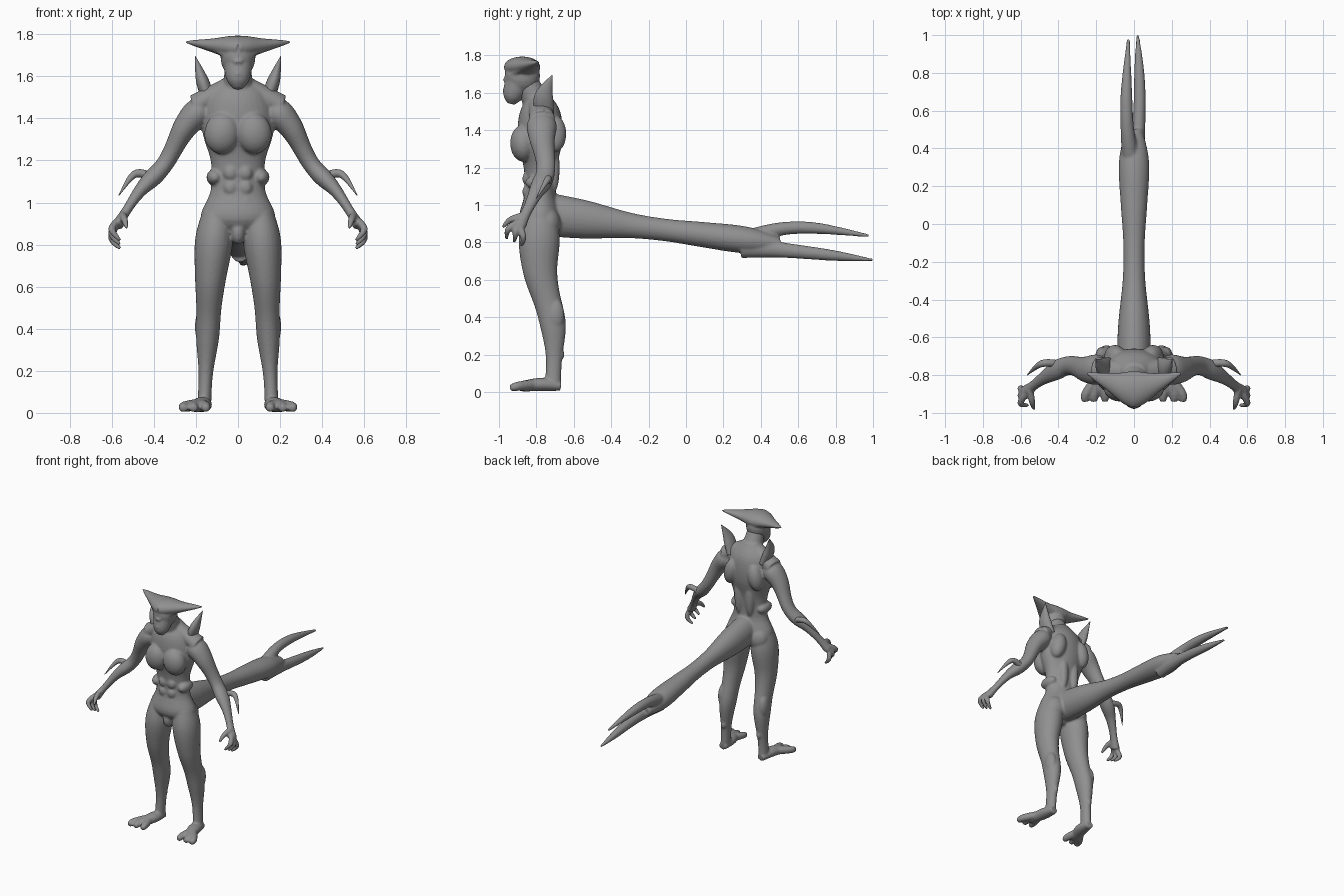
import bpy, bmesh, math
from mathutils import Vector, Matrix

if "Cube" in bpy.data.objects:
    bpy.data.objects.remove(bpy.data.objects["Cube"])

shade = .28
skin = bpy.data.materials.new("grey skin")
skin.use_nodes = True
skin.diffuse_color = (shade, shade, shade, 1)
skin.node_tree.nodes["Principled BSDF"].inputs["Base Color"].default_value = skin.diffuse_color

ACROSS, FORWARD = Vector((1, 0, 0)), Vector((0, 1, 0))
BOTH_SIDES, SINGLE = (1, -1), (1,)


def spline(values, t):
    """Smoothly interpolate evenly spaced numbers or vectors, t from start to end."""
    last = len(values) - 1
    index = min(int(t * last), last - 1)
    f = t * last - index
    before, start = values[max(index - 1, 0)], values[index]
    end, after = values[index + 1], values[min(index + 2, last)]
    ease = f * f * (3 - 2 * f)
    leave, arrive = f * (1 - f) ** 2 / 2, f * f * (f - 1) / 2
    return start + (end - start) * ease + (end - before) * leave + (after - start) * arrive


def tube(bm, path, widths, squash=(1, 1), hint=ACROSS, sides=SINGLE, segments=24, steps=30):
    """Closed elliptical tube; squash is the depth to width ratio at start and end."""
    path = [Vector(point) for point in path]
    centres = [spline(path, i / steps) for i in range(steps + 1)]
    for side in sides:
        rings = []
        for i, centre in enumerate(centres):
            tangent = (centres[min(i + 1, steps)] - centres[max(i - 1, 0)]).normalized()
            u = (hint - tangent * hint.dot(tangent)).normalized()
            v = tangent.cross(u)
            t = i / steps
            width = spline(widths, t)
            depth = width * (squash[0] + (squash[1] - squash[0]) * t)
            ring = []
            for k in range(segments):
                angle = math.tau * k / segments
                corner = centre + u * math.cos(angle) * width + v * math.sin(angle) * depth
                ring.append(bm.verts.new((corner.x * side, corner.y, corner.z)))
            rings.append(ring)
        for low, high in zip(rings, rings[1:]):
            for k in range(segments):
                following = (k + 1) % segments
                bm.faces.new((low[k], low[following], high[following], high[k]))
        bm.faces.new(rings[0])
        bm.faces.new(rings[-1])


def blob(bm, centre, radii, lean=0, sides=BOTH_SIDES):
    """Ellipsoid muscle, leaning sideways by an angle in degrees."""
    for side in sides:
        place = Matrix.Translation((centre[0] * side, centre[1], centre[2]))
        turn = Matrix.Rotation(math.radians(lean * side), 4, 'Y')
        bmesh.ops.create_icosphere(bm, subdivisions=3, radius=1,
                                   matrix=place @ turn @ Matrix.Diagonal(radii).to_4x4())


def finish(name, bm, voxel=None):
    """Turn the collected pieces into one smooth object, fused if a voxel size is given."""
    bmesh.ops.recalc_face_normals(bm, faces=bm.faces)
    for face in bm.faces:
        face.smooth = True
    mesh = bpy.data.meshes.new(name)
    bm.to_mesh(mesh)
    bm.free()
    mesh.materials.append(skin)
    obj = bpy.data.objects.new(name, mesh)
    bpy.context.collection.objects.link(obj)
    if voxel:
        fuse = obj.modifiers.new("fuse", 'REMESH')
        fuse.mode = 'VOXEL'
        fuse.voxel_size = voxel
        fuse.use_smooth_shade = True
        soften = obj.modifiers.new("soften", 'SMOOTH')
        soften.factor = .5
        soften.iterations = 4


body = bmesh.new()

# Torso and neck
tube(body, [(0, -.78, .82), (0, -.78, 1.2), (0, -.78, 1.6)],
     [.04, .175, .13, .13, .17, .15, .06], squash=(.6, .75), segments=32)
tube(body, [(0, -.77, 1.48), (0, -.85, 1.66)], [.08, .06])

# Chest, flanks, shoulder blades, back columns and buttocks
blob(body, (.075, -.87, 1.33), (.085, .07, .1), lean=-8)
blob(body, (.11, -.79, 1.12), (.04, .07, .04))
blob(body, (.1, -.7, 1.38), (.055, .06, .1), lean=-12)
blob(body, (.045, -.71, 1.2), (.035, .035, .14))
blob(body, (.09, -.74, .9), (.085, .07, .09))

# Belly muscles and groin
for row in range(3):
    blob(body, (.035, -.85, 1 + row * .07), (.034, .025, .036))
blob(body, (0, -.835, .86), (.035, .045, .06), sides=SINGLE)

# Sloping neck muscles
tube(body, [(.02, -.79, 1.57), (.2, -.77, 1.46)], [.05, .07], squash=(.8, .8),
     hint=FORWARD, sides=BOTH_SIDES)

# Arms from shoulder to palm
tube(body, [(.15, -.77, 1.47), (.25, -.77, 1.36), (.35, -.75, 1.18),
            (.47, -.81, 1.05), (.575, -.89, .89)],
     [.05, .08, .07, .055, .05, .052, .037, .028, .036], squash=(.85, .8),
     hint=FORWARD, sides=BOTH_SIDES, steps=40)

# Fingers curl down from the palm, fanned front to back
for finger in range(3):
    fan, drop = finger * .04, finger * .02
    tube(body, [(.575, -.9, .91), (.6, -.95 + fan, .87 - drop), (.56, -.96 + fan, .82 - drop)],
         [.018, .017, .009], hint=FORWARD, sides=BOTH_SIDES, segments=12)

# Thumbs
tube(body, [(.55, -.88, .94), (.54, -.94, .92), (.53, -.98, .88)],
     [.02, .017, .009], hint=FORWARD, sides=BOTH_SIDES, segments=12)

# Legs from hip to ankle, with calves
tube(body, [(.1, -.78, .95), (.13, -.78, .65), (.145, -.71, .35), (.16, -.71, .05)],
     [.07, .09, .075, .06, .054, .034, .033], squash=(1.2, 1.3), sides=BOTH_SIDES, steps=40)
blob(body, (.17, -.7, .41), (.035, .05, .09))
blob(body, (.15, -.67, .2), (.02, .02, .03))

# Feet and splayed toes
tube(body, [(.16, -.67, .03), (.17, -.77, .04), (.2, -.88, .03)],
     [.03, .045, .035], squash=(.8, .8), sides=BOTH_SIDES)
for toe in (.155, .21, .255):
    tube(body, [(.18, -.8, .04), (toe, -.9, .03), (toe, -.94, .02)],
         [.03, .025, .017], sides=BOTH_SIDES, segments=12)

# Tail
tube(body, [(0, -.75, .95), (0, -.3, .89), (0, .1, .84), (0, .5, .79)],
     [.09, .085, .06, .057, .07, .08, .045], squash=(1.3, .8), steps=60)

# Upper and lower tail prongs
tube(body, [(-.01, .3, .81), (-.035, .5, .87), (-.04, .7, .875), (-.03, .98, .835)],
     [.05, .036, .03, .008])
tube(body, [(.01, .3, .78), (.03, .65, .745), (.02, 1, .705)],
     [.05, .035, .028, .008], squash=(1.3, .9))
finish("body", body, voxel=.0075)

# Skull, muzzle and chin
head = bmesh.new()
blob(head, (0, -.875, 1.69), (.083, .095, .1), sides=SINGLE)
tube(head, [(0, -.88, 1.7), (0, -.92, 1.6), (0, -.935, 1.54)], [.08, .066, .05, .02])
blob(head, (0, -.945, 1.61), (.03, .035, .03), sides=SINGLE)

# Brow ridges rising toward the crest tips
tube(head, [(0, -.97, 1.665), (.1, -.88, 1.73), (.2, -.81, 1.757)],
     [.013, .02, .01], hint=FORWARD, sides=BOTH_SIDES, segments=12)

# Swept crest, each half overlapping the other at the middle
tube(head, [(-.02, -.88, 1.735), (.1, -.845, 1.745), (.25, -.79, 1.764)],
     [.1, .09, .06, .03, .006], squash=(.57, .7), hint=FORWARD, sides=BOTH_SIDES)
finish("head", head, voxel=.006)

# Shoulder spikes
spikes = bmesh.new()
tube(spikes, [(.135, -.755, 1.48), (.17, -.76, 1.58), (.203, -.715, 1.695)],
     [.05, .05, .002], squash=(.6, .6), hint=FORWARD, sides=BOTH_SIDES)
finish("shoulder_spikes", spikes)

# Forearm blades
blades = bmesh.new()
tube(blades, [(.4, -.74, 1.12), (.49, -.74, 1.135), (.566, -.8, 1.035)],
     [.02, .018, .002], hint=FORWARD, sides=BOTH_SIDES, segments=16)
finish("forearm_blades", blades)
